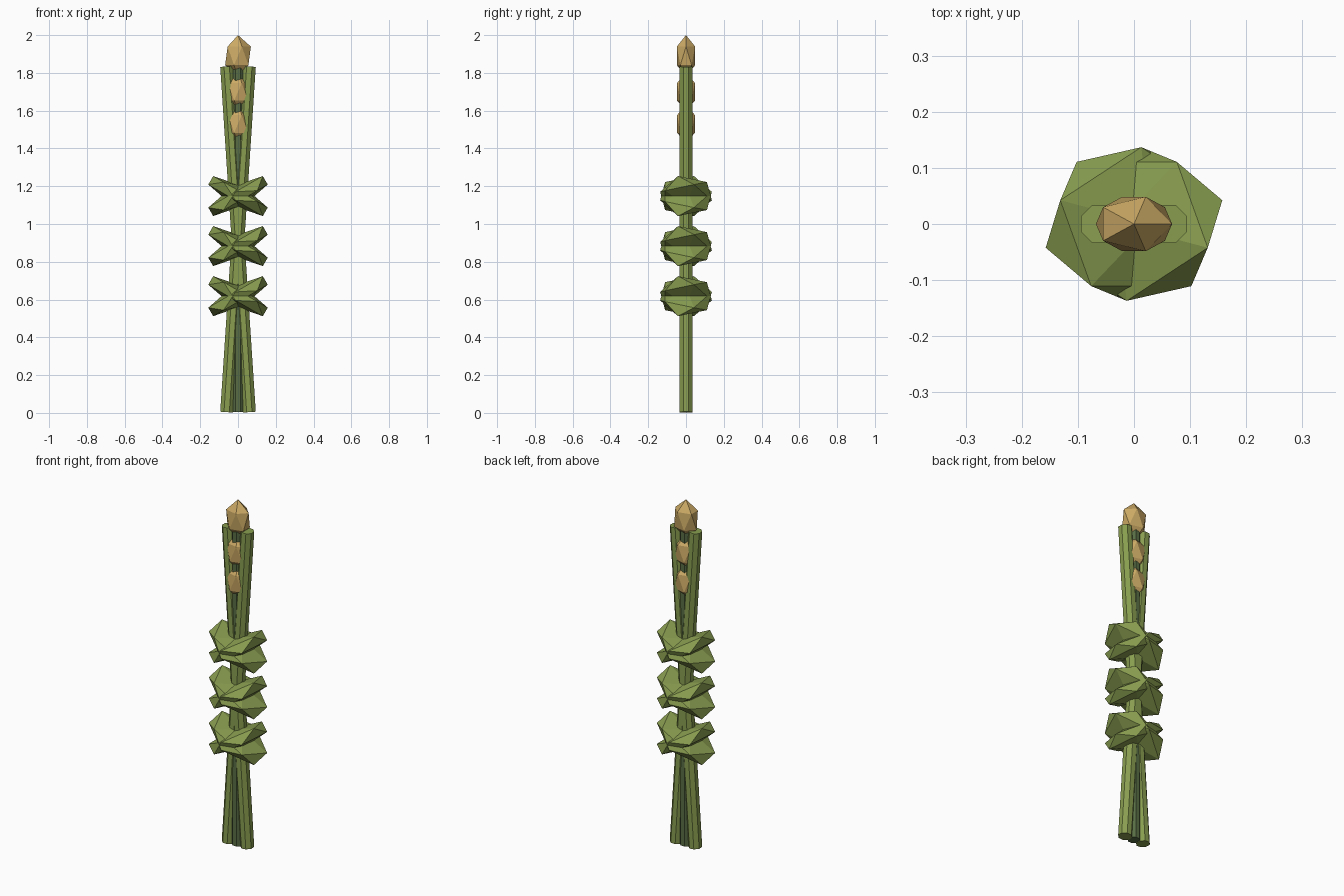
import bpy
from math import radians, atan2, hypot
from mathutils import Matrix, Vector

cube = bpy.data.objects.get("Cube")
if cube:
    bpy.data.objects.remove(cube, do_unlink=True)


def material(name, rgb):
    m = bpy.data.materials.new(name)
    m.use_nodes = True
    m.diffuse_color = (*rgb, 1)
    bsdf = next(n for n in m.node_tree.nodes if n.type == 'BSDF_PRINCIPLED')
    bsdf.inputs["Base Color"].default_value = (*rgb, 1)
    bsdf.inputs["Roughness"].default_value = 0.8
    return m


leaf_green = material("leaf green", (0.25, 0.34, 0.08))
stem_green = material("dark stem green", (0.10, 0.155, 0.06))
gold = material("bud gold", (0.60, 0.40, 0.13))


def finish(name, mat, matrix):
    """Name the active primitive, bake its placement and colour it."""
    ob = bpy.context.object
    ob.name = name
    ob.data.transform(matrix)
    ob.data.materials.append(mat)
    return ob


def stalk(name, x_bottom, x_top, radius, height, mat):
    """Eight-sided stalk leaning sideways, with a flat side to the front."""
    dx = x_top - x_bottom
    bpy.ops.mesh.primitive_cylinder_add(vertices=8, radius=radius,
                                        depth=hypot(dx, height))
    lean = Matrix.Rotation(atan2(dx, height), 4, 'Y')
    move = Matrix.Translation(((x_bottom + x_top) / 2, 0, height / 2 + 0.004))
    finish(name, mat, move @ lean @ Matrix.Rotation(radians(22.5), 4, 'Z'))


def faceted(name, z, size, mat, spin=0, tilt=0, turn=0):
    """Stretched twenty-sided solid: spun, scaled, tilted, then turned."""
    bpy.ops.mesh.primitive_ico_sphere_add(subdivisions=1, radius=1)
    finish(name, mat,
           Matrix.Translation((0, 0, z))
           @ Matrix.Rotation(radians(turn), 4, 'Z')
           @ Matrix.Rotation(radians(tilt), 4, 'Y')
           @ Matrix.Diagonal(Vector((*size, 1)))
           @ Matrix.Rotation(radians(spin), 4, 'Z'))


# Two crossing stalks and the upright one between them
stalk("stalk_left", 0.06, -0.06, 0.037, 1.83, leaf_green)
stalk("stalk_right", -0.06, 0.06, 0.037, 1.83, leaf_green)
stalk("stalk_centre", 0, 0, 0.033, 1.83, stem_green)

# Crossed leaf pairs up the bundle
for i, z in enumerate((0.618, 0.883, 1.148), 1):
    for side, turn in (("right", 0), ("left", 180)):
        faceted(f"leaf_{side}_{i}", z, (0.196, 0.153, 0.058), leaf_green,
                spin=54, tilt=-30, turn=turn)

# Tip bud and two buds below it
faceted("tip_bud", 1.89, (0.076, 0.057, 0.11), gold)
for i, z in enumerate((1.53, 1.70), 1):
    faceted(f"stem_bud_{i}", z, (0.072, 0.055, 0.105), gold)
